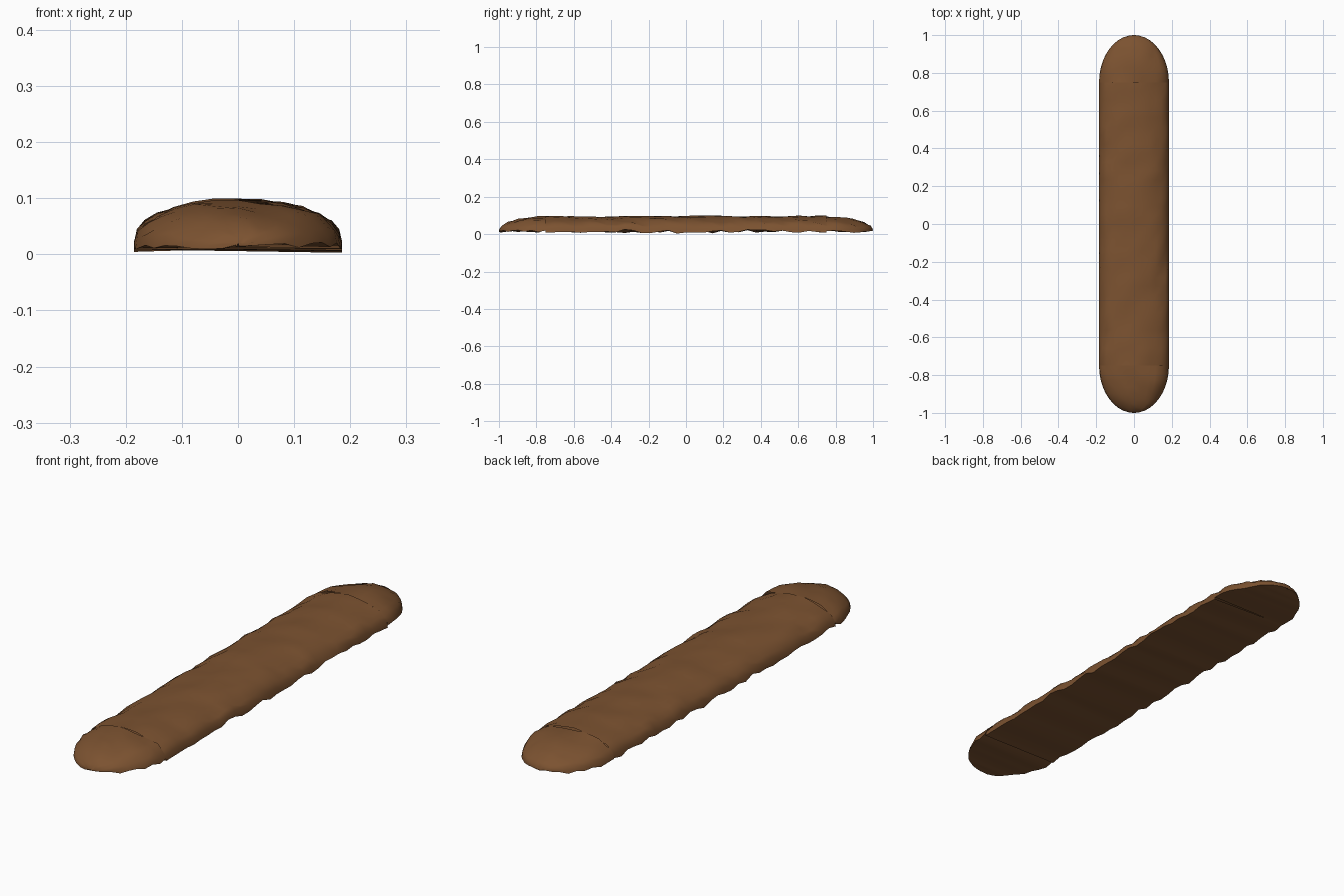
import bpy, bmesh, math, random
from mathutils import Vector, noise

if "Cube" in bpy.data.objects:
    bpy.data.objects.remove(bpy.data.objects["Cube"])

W, RISE, BASE = 0.185, 0.08, 0.015
ACROSS = 14
rng = random.Random(4)

mat = bpy.data.materials.new("brown_crust")
mat.diffuse_color = (0.20, 0.085, 0.03, 1)
mat.use_nodes = True
mat.node_tree.nodes["Principled BSDF"].inputs["Base Color"].default_value = mat.diffuse_color


def bumpy(x, y, seed):
    # vertical lumps only, so the plan outline stays clean
    n = noise.noise(Vector((x * 9 + seed, y * 9, seed)))
    edge = abs(x) / W
    return 0.007 * n + rng.uniform(-1, 1) * (0.003 + 0.005 * edge ** 3)


def dome_strip(name, rows, seed):
    # rows: (y, scale) pairs, each a half-ellipse arch with a flat underside
    bm = bmesh.new()
    grid = []
    for y, s in rows:
        row = []
        for i in range(ACROSS + 1):
            a = math.pi * i / ACROSS
            x = -W * s * math.cos(a)
            z = BASE + RISE * s * math.sin(a) ** 0.9 if 0 < i < ACROSS else BASE
            row.append(bm.verts.new((x, y, max(0.001, z + bumpy(x, y, seed)))))
        grid.append(row)
    for r0, r1 in zip(grid, grid[1:]):
        for i in range(ACROSS):
            bm.faces.new((r0[i], r0[i + 1], r1[i + 1], r1[i]))
        bm.faces.new((r0[0], r1[0], r1[-1], r0[-1]))
    bmesh.ops.recalc_face_normals(bm, faces=bm.faces[:])
    # make sure the crown faces up
    top = max(bm.faces, key=lambda f: f.calc_center_median().z)
    if top.normal.z < 0:
        bmesh.ops.reverse_faces(bm, faces=bm.faces[:])
    me = bpy.data.meshes.new(name)
    bm.to_mesh(me)
    bm.free()
    me.materials.append(mat)
    ob = bpy.data.objects.new(name, me)
    bpy.context.collection.objects.link(ob)
    bpy.context.view_layer.objects.active = ob
    ob.select_set(True)
    bpy.ops.object.shade_smooth_by_angle(angle=math.radians(50))
    ob.select_set(False)


# long middle of the log
N = 32
dome_strip("log_body", [(-0.75 + 1.5 * i / N, 1) for i in range(N + 1)], 2.3)

# rounded ends, elliptical in plan
M = 10
for side, name, seed in ((-1, "front_end", 7.1), (1, "back_end", 11.6)):
    rows = []
    for i in range(M + 1):
        t = math.pi / 2 * i / M
        rows.append((side * (0.75 + 0.25 * math.sin(t)), max(0.02, math.cos(t))))
    dome_strip(name, rows, seed)
